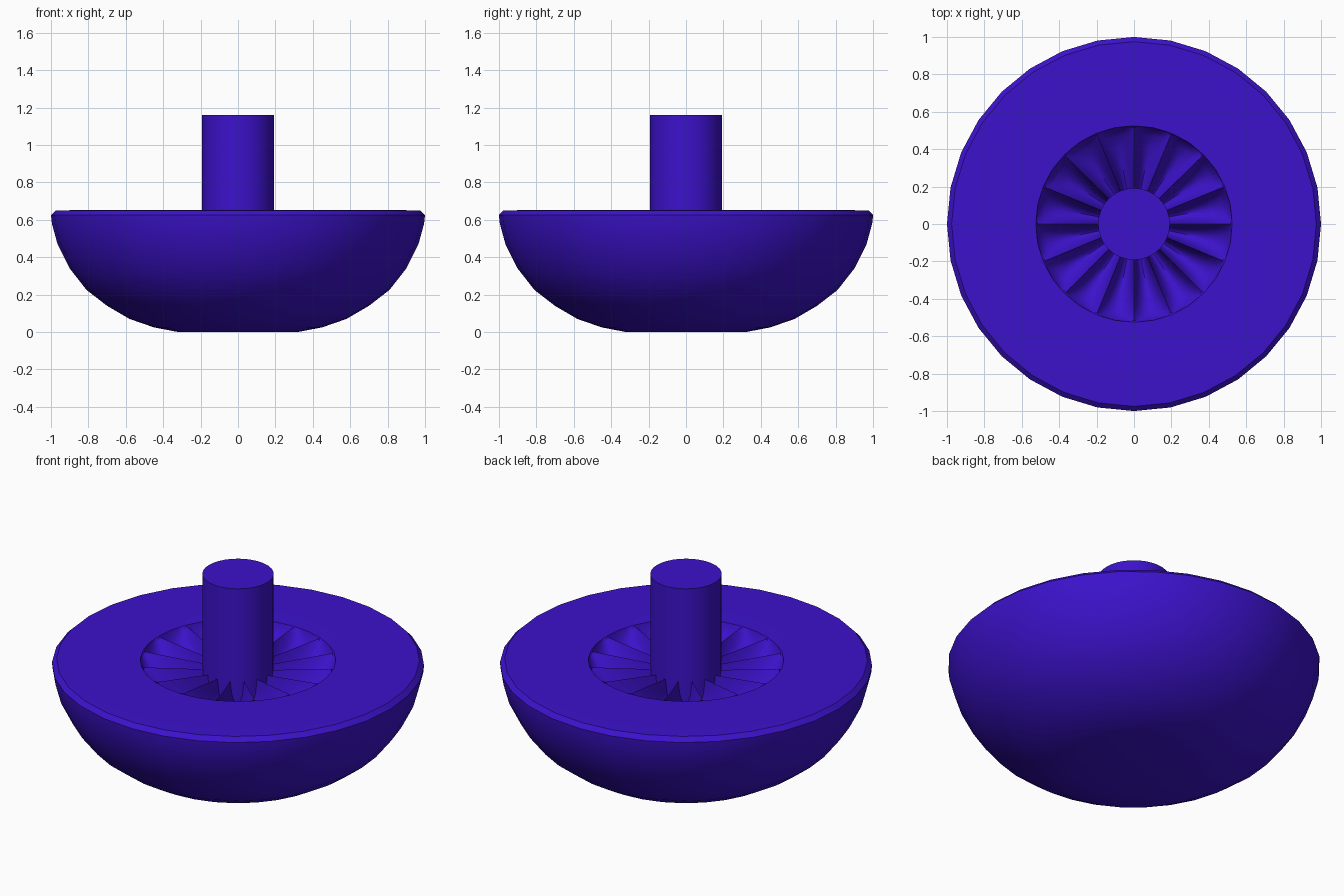
import bpy, bmesh, math

if "Cube" in bpy.data.objects:
    bpy.data.objects.remove(bpy.data.objects["Cube"])

mat = bpy.data.materials.new("deep_blue")
mat.diffuse_color = (0.045, 0.006, 0.6, 1)
mat.use_nodes = True
mat.node_tree.nodes["Principled BSDF"].inputs["Base Color"].default_value = mat.diffuse_color


def finish(name, bm, angle):
    bmesh.ops.remove_doubles(bm, verts=bm.verts, dist=1e-5)
    me = bpy.data.meshes.new(name)
    bm.to_mesh(me)
    bm.free()
    ob = bpy.data.objects.new(name, me)
    bpy.context.collection.objects.link(ob)
    me.materials.append(mat)
    bpy.ops.object.select_all(action='DESELECT')
    ob.select_set(True)
    bpy.context.view_layer.objects.active = ob
    bpy.ops.object.shade_smooth_by_angle(angle=math.radians(angle))
    return ob


def rings(name, radii, height, sides, angle=40, cap_ends=()):
    """Loft concentric rings; height(i, t) gives z for ring i at turn fraction t."""
    bm = bmesh.new()
    loops = []
    for i, r in enumerate(radii):
        loops.append([bm.verts.new((r * math.cos(2 * math.pi * k / sides),
                                    r * math.sin(2 * math.pi * k / sides),
                                    height(i, k / sides))) for k in range(sides)])
    for a, b in zip(loops, loops[1:]):
        for k in range(sides):
            n = (k + 1) % sides
            bm.faces.new((a[k], a[n], b[n], b[k]))
    if 'first' in cap_ends:
        bm.faces.new(loops[0][::-1])
    if 'last' in cap_ends:
        bm.faces.new(loops[-1])
    return finish(name, bm, angle)


# Domed cap lying upside down, with a flat underside ring
cap = [(0.32, 0), (0.45, 0.025), (0.58, 0.07), (0.70, 0.14), (0.81, 0.225),
       (0.90, 0.34), (0.965, 0.47), (0.995, 0.58), (1.0, 0.625), (0.975, 0.65),
       (0.83, 0.652), (0.525, 0.648)]
rings("cap", [p[0] for p in cap], lambda i, t: cap[i][1], 32, 40, ('first',))

# Pleated gills: sharp ridges with rounded valleys between
GILLS, STEPS = 16, 8
gill_r = [0.525, 0.515, 0.48, 0.42, 0.34, 0.26, 0.18]
depth = [0.0, 0.04, 0.075, 0.10, 0.12, 0.135, 0.14]


def gill_z(i, t):
    ridge = 0.648 - 0.04 * (0.525 - gill_r[i]) / 0.345
    f = (t * GILLS) % 1.0
    return ridge - depth[i] * max(0.0, math.sin(math.pi * f)) ** 0.6


rings("gills", gill_r, gill_z, GILLS * STEPS, 40)

# Stem
stem_z = [0.42, 1.16]
rings("stem", [0.192, 0.192], lambda i, t: stem_z[i], 32, 40, ('first', 'last'))
